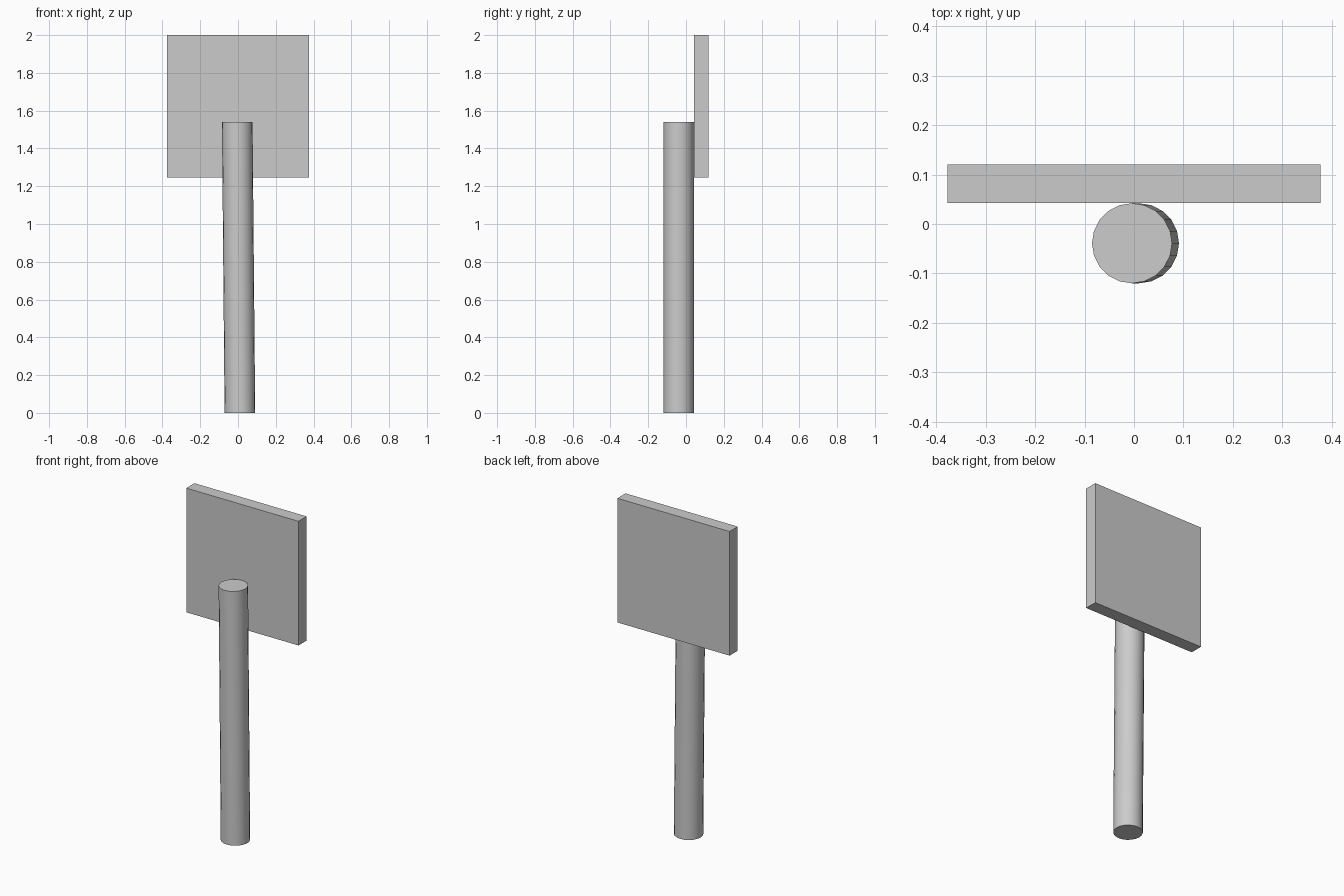
import bpy
import math
from mathutils import Vector

cube = bpy.data.objects.get("Cube")
if cube:
    bpy.data.objects.remove(cube, do_unlink=True)

# One plain grey for the whole sign
grey = bpy.data.materials.new("light_grey")
grey.use_nodes = True
color = (0.6, 0.6, 0.6, 1)
grey.diffuse_color = color
grey.node_tree.nodes["Principled BSDF"].inputs["Base Color"].default_value = color

# Post: a 20-sided cylinder leaning very slightly to one side
foot = Vector((0.01, -0.039, 0))
head = Vector((-0.004, -0.039, 1.54))
axis = head - foot
bpy.ops.mesh.primitive_cylinder_add(vertices=20, radius=0.081, depth=axis.length,
                                    location=(foot + head) / 2)
post = bpy.context.object
post.name = "post"
post.rotation_euler.y = math.atan2(axis.x, axis.z)
post.data.materials.append(grey)
bpy.ops.object.shade_smooth_by_angle(angle=math.radians(30))

# Board: a thin square panel fixed behind the top of the post
bpy.ops.mesh.primitive_cube_add(size=1, location=(0, 0.081, 1.623))
board = bpy.context.object
board.name = "board"
board.dimensions = (0.754, 0.078, 0.754)
board.data.materials.append(grey)
